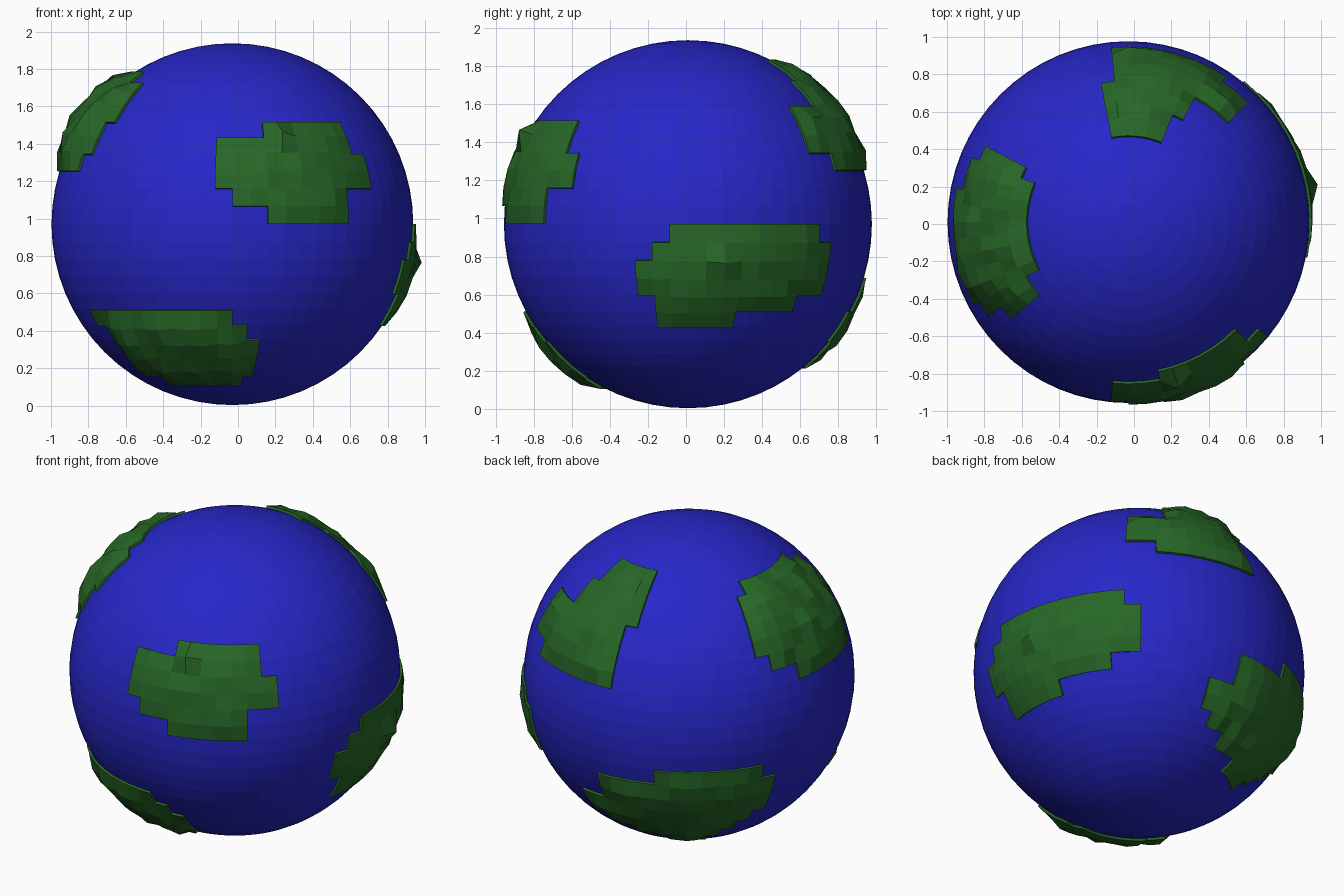
import bpy
import bmesh
import math
import random
from mathutils import Vector

random.seed(4)
SEGMENTS, RINGS = 64, 32
STEP = 2 * math.pi / SEGMENTS
RADIUS = 0.967
CENTRE = Vector((-0.03, 0.01, 0.97))

default_cube = bpy.data.objects.get("Cube")
if default_cube:
    bpy.data.objects.remove(default_cube, do_unlink=True)


def make_material(name, colour):
    material = bpy.data.materials.new(name)
    material.use_nodes = True
    material.diffuse_color = colour
    shader = material.node_tree.nodes["Principled BSDF"]
    shader.inputs["Base Color"].default_value = colour
    shader.inputs["Roughness"].default_value = 0.8
    return material


def finish(bm, name, material):
    mesh = bpy.data.meshes.new(name)
    bm.normal_update()
    bm.to_mesh(mesh)
    bm.free()
    mesh.materials.append(material)
    obj = bpy.data.objects.new(name, mesh)
    obj.location = CENTRE
    bpy.context.collection.objects.link(obj)
    return obj


def on_globe(column, row, height):
    """Point above the globe at a grid crossing of longitude and latitude."""
    lon, lat = column * STEP, row * STEP
    direction = Vector((math.cos(lat) * math.cos(lon),
                        math.cos(lat) * math.sin(lon),
                        math.sin(lat)))
    return direction * (RADIUS + height)


def border_distance(column, row, cells):
    """Rings of land cells fully surrounding a grid crossing (0 on the coast)."""
    for reach in range(1, 4):
        for i in range(column - reach, column + reach):
            for j in range(row - reach, row + reach):
                if (i, j) not in cells:
                    return reach - 1
    return 3


def make_land(name, material, origin, top_row, spans, height, peak=None):
    """Raised patch of grid cells; spans list the columns of each row, going down."""
    cells = {(origin + column, top_row - index)
             for index, (start, end) in enumerate(spans)
             for column in range(start, end)}
    rise = (0.014, height * 0.8, height, height * 1.05)
    bm = bmesh.new()
    points = {}

    def vertex(column, row):
        key = (column, row)
        if key not in points:
            distance = border_distance(column, row, cells)
            lift = rise[distance]
            if distance:
                lift *= random.uniform(0.75, 1.25)
            if peak and key == (origin + peak[0], peak[1]):
                lift = 0.085
            points[key] = bm.verts.new(on_globe(column, row, lift))
        return points[key]

    for i, j in sorted(cells):
        bm.faces.new((vertex(i, j), vertex(i + 1, j),
                      vertex(i + 1, j + 1), vertex(i, j + 1)))

    # Coast: walls running down into the globe
    coast = [edge for edge in bm.edges if edge.is_boundary]
    walls = bmesh.ops.extrude_edge_only(bm, edges=coast)["geom"]
    for item in walls:
        if isinstance(item, bmesh.types.BMVert):
            item.co = item.co.normalized() * (RADIUS - 0.02)
    bmesh.ops.recalc_face_normals(bm, faces=bm.faces[:])
    # An open shell must face away from the globe centre
    if sum(f.normal.dot(f.calc_center_median()) for f in bm.faces) < 0:
        bmesh.ops.reverse_faces(bm, faces=bm.faces[:])
    return finish(bm, name, material)


ocean_blue = make_material("ocean_blue", (0.02, 0.02, 0.58, 1))
land_green = make_material("land_green", (0.02, 0.135, 0.02, 1))

# Faceted ocean globe
globe = bmesh.new()
bmesh.ops.create_uvsphere(globe, u_segments=SEGMENTS, v_segments=RINGS, radius=RADIUS)
finish(globe, "ocean_globe", ocean_blue)

# Columns count from the axis each land mass faces
FRONT, LEFT, RIGHT = -SEGMENTS // 4, 0, SEGMENTS // 2

make_land("front_land", land_green, FRONT, 5,
          [(2, 8), (-1, 8), (-1, 9), (-1, 9), (0, 7), (2, 7)],
          0.035, peak=(3, 5))

make_land("lower_front_land", land_green, FRONT, -6,
          [(-11, 0), (-10, 1), (-10, 2), (-10, 2), (-10, 2), (-8, 1)],
          0.055)

make_land("upper_right_land", land_green, RIGHT, 9,
          [(-4, 5), (-5, 7), (-5, 7), (-5, 7), (-5, 6), (-4, 6), (-2, 5)],
          0.065)

make_land("left_land", land_green, LEFT, -1,
          [(-1, 8), (-2, 9), (-3, 9), (-3, 9), (-2, 7), (-2, 3)],
          0.035, peak=(2, -2))

make_land("upper_back_land", land_green, LEFT, 10,
          [(12, 18), (12, 18), (11, 18), (11, 18),
           (8, 17), (8, 17), (8, 17), (10, 17)],
          0.05)

make_land("lower_back_land", land_green, LEFT, -3,
          [(20, 27), (16, 28), (16, 28), (14, 28),
           (14, 27), (15, 26), (17, 25), (20, 24)],
          0.045)
